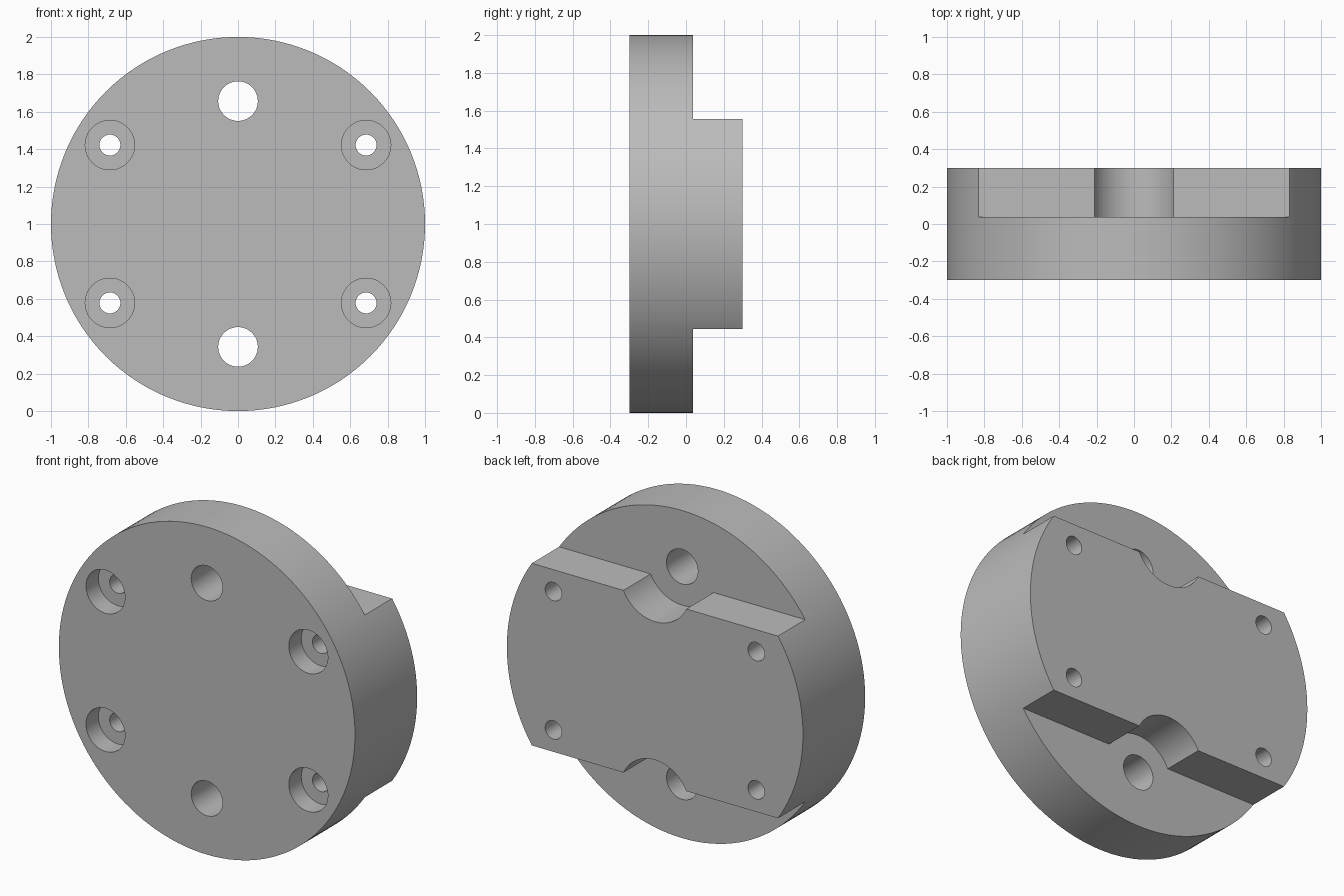
import bpy
import bmesh
import math
from mathutils import Vector

cube = bpy.data.objects.get("Cube")
if cube:
    bpy.data.objects.remove(cube, do_unlink=True)

FRONT, STEP, BACK = -0.3, 0.037, 0.3     # depths along y
MID = 1.0                                # height of the disc centre
PIN_Z, PIN_R = 0.657, 0.106              # big holes, offset from the centre
SCREW_X, SCREW_Z = 0.685, 0.422          # screw holes, offset from the centre
SLAB_Z, RELIEF_R = 0.556, 0.235          # raised slab half height, scallop radius

grey = bpy.data.materials.new("plain grey")
grey.use_nodes = True
colour = (0.5, 0.5, 0.5, 1)
grey.diffuse_color = colour
grey.node_tree.nodes["Principled BSDF"].inputs["Base Color"].default_value = colour


def prism(name, outline, y0, y1):
    """Extrude a closed (x, z) outline along y."""
    bm = bmesh.new()
    face = bm.faces.new([bm.verts.new((x, y0, z)) for x, z in outline])
    grown = bmesh.ops.extrude_face_region(bm, geom=[face])["geom"]
    moved = [v for v in grown if isinstance(v, bmesh.types.BMVert)]
    bmesh.ops.translate(bm, verts=moved, vec=Vector((0, y1 - y0, 0)))
    bmesh.ops.recalc_face_normals(bm, faces=bm.faces)
    mesh = bpy.data.meshes.new(name)
    bm.to_mesh(mesh)
    bm.free()
    mesh.materials.append(grey)
    obj = bpy.data.objects.new(name, mesh)
    bpy.context.collection.objects.link(obj)
    return obj


def arc(x, z, r, start=0.0, end=math.tau, steps=48):
    """Points on an arc; a full turn leaves out the repeated last point."""
    full = abs(end - start) >= math.tau
    count = steps if full else steps + 1
    angles = [start + (end - start) * i / steps for i in range(count)]
    return [(x + r * math.cos(a), z + r * math.sin(a)) for a in angles]


# Round flange body
body = prism("flange_body", arc(0, MID, 1, steps=128), FRONT, BACK)
cutters = []

for side in (1, -1):
    # Step above and below the raised slab, with a scallop around each big hole
    dip = math.asin((PIN_Z - SLAB_Z) / RELIEF_R)
    scallop = arc(0, PIN_Z, RELIEF_R, -dip, dip - math.pi, 32)
    step = [(-1.2, SLAB_Z), (-1.2, 1.2), (1.2, 1.2), (1.2, SLAB_Z)] + scallop
    step = [(x, MID + side * z) for x, z in step]
    cutters.append(prism("step_cutter", step, STEP, BACK + 0.1))

    # Big through holes
    cutters.append(prism("pin_cutter", arc(0, MID + side * PIN_Z, PIN_R),
                         FRONT - 0.1, BACK + 0.1))

    # Counterbored screw holes, open at the front
    for x in (-SCREW_X, SCREW_X):
        z = MID + side * SCREW_Z
        cutters.append(prism("bore_cutter", arc(x, z, 0.132), FRONT - 0.1, FRONT + 0.12))
        cutters.append(prism("screw_cutter", arc(x, z, 0.056), FRONT - 0.2, BACK + 0.1))

# Cut everything, then drop the cutters
for cutter in cutters:
    cutter.hide_render = True
    mod = body.modifiers.new("cut", 'BOOLEAN')
    mod.operation = 'DIFFERENCE'
    mod.solver = 'EXACT'
    mod.object = cutter

bpy.context.view_layer.update()
evaluated = body.evaluated_get(bpy.context.evaluated_depsgraph_get())
finished = bpy.data.meshes.new_from_object(evaluated)
body.modifiers.clear()
body.data = finished
finished.materials.clear()
finished.materials.append(grey)
for cutter in cutters:
    bpy.data.objects.remove(cutter, do_unlink=True)

# Smooth round walls, sharp edges
bpy.ops.object.select_all(action='DESELECT')
body.select_set(True)
bpy.context.view_layer.objects.active = body
bpy.ops.object.shade_smooth_by_angle(angle=math.radians(30))
